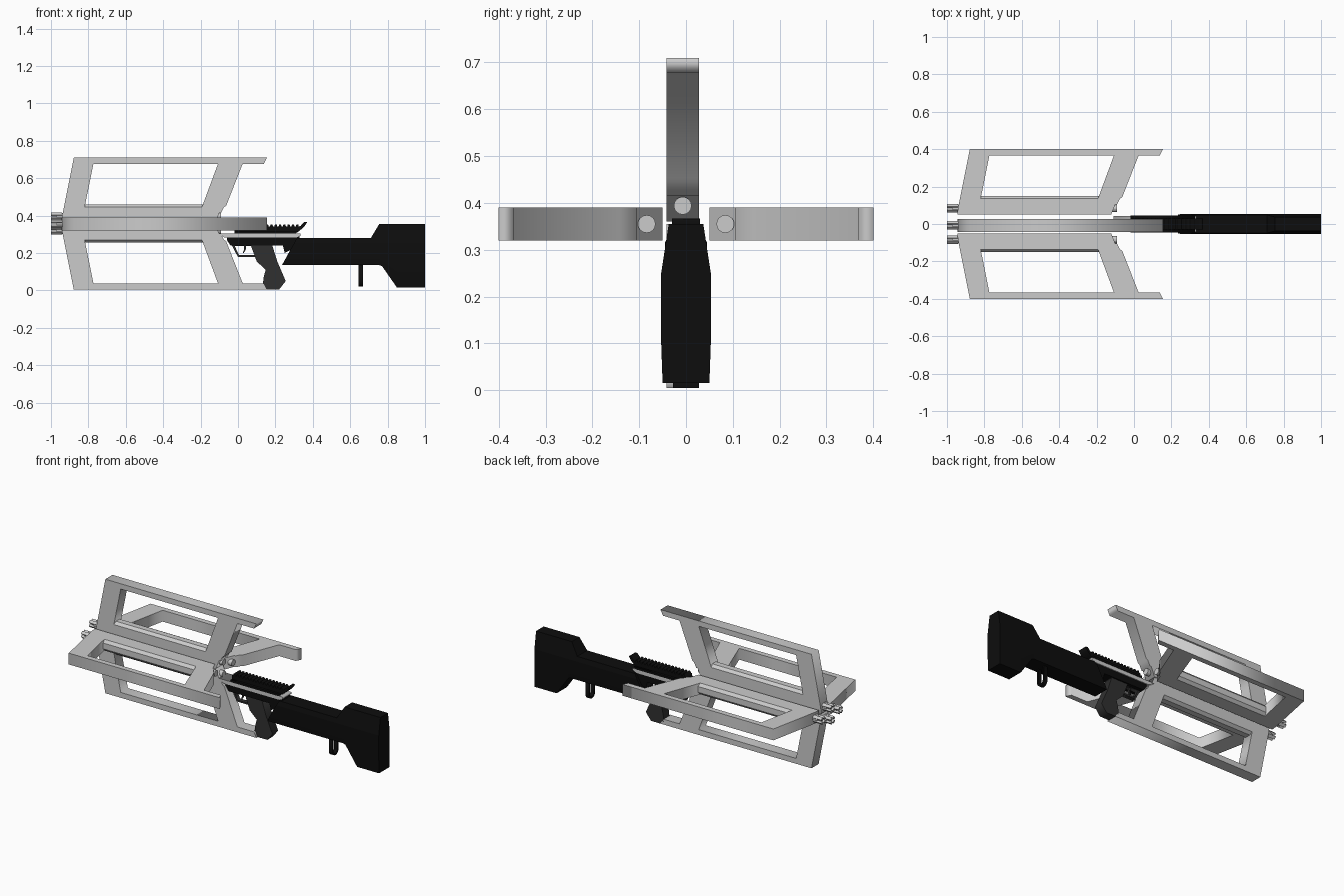
import bpy, bmesh
from math import pi, cos, sin, radians
from mathutils import Matrix, Vector

if "Cube" in bpy.data.objects:
    bpy.data.objects.remove(bpy.data.objects["Cube"])


def material(name, v):
    m = bpy.data.materials.new(name)
    m.diffuse_color = (v, v, v, 1)
    m.use_nodes = True
    m.node_tree.nodes["Principled BSDF"].inputs["Base Color"].default_value = m.diffuse_color
    return m


BLACK = material("black_polymer", 0.004)
DARK = material("dark_grip", 0.03)
UPRIGHT = Matrix.Rotation(pi / 2, 4, 'X')


def finish(name, bm, mat=None, matrix=Matrix()):
    bmesh.ops.remove_doubles(bm, verts=bm.verts, dist=1e-5)
    bmesh.ops.transform(bm, matrix=matrix, verts=bm.verts)
    bmesh.ops.recalc_face_normals(bm, faces=bm.faces)
    me = bpy.data.meshes.new(name)
    bm.to_mesh(me)
    bm.free()
    ob = bpy.data.objects.new(name, me)
    bpy.context.collection.objects.link(ob)
    if mat:
        me.materials.append(mat)
    return ob


def plate(name, loops, half, mat=None, matrix=UPRIGHT):
    """Flat profile (with optional holes) given a thickness; upright = x/z profile."""
    cu = bpy.data.curves.new(name, 'CURVE')
    cu.dimensions, cu.fill_mode, cu.extrude = '2D', 'BOTH', half
    for pts in loops:
        s = cu.splines.new('POLY')
        s.points.add(len(pts) - 1)
        for p, (x, y) in zip(s.points, pts):
            p.co = (x, y, 0, 1)
        s.use_cyclic_u = True
    tmp = bpy.data.objects.new(name + "_curve", cu)
    bpy.context.collection.objects.link(tmp)
    bpy.context.view_layer.update()
    dg = bpy.context.evaluated_depsgraph_get()
    me = bpy.data.meshes.new_from_object(tmp.evaluated_get(dg))
    bm = bmesh.new()
    bm.from_mesh(me)
    bpy.data.objects.remove(tmp)
    bpy.data.curves.remove(cu)
    bpy.data.meshes.remove(me)
    return finish(name, bm, mat, matrix)


def loft(name, sections, mat=None, matrix=Matrix()):
    bm = bmesh.new()
    rings = [[bm.verts.new(p) for p in s] for s in sections]
    n = len(rings[0])
    for a, b in zip(rings, rings[1:]):
        for i in range(n):
            j = (i + 1) % n
            bm.faces.new((a[i], a[j], b[j], b[i]))
    bm.faces.new(rings[0])
    bm.faces.new(rings[-1])
    return finish(name, bm, mat, matrix)


def rod(name, x0, x1, r, y, z, sides=12, mat=None, matrix=Matrix()):
    ring = [(y + r * cos(2 * pi * i / sides), z + r * sin(2 * pi * i / sides)) for i in range(sides)]
    return loft(name, [[(x, *p) for p in ring] for x in (x0, x1)], mat, matrix)


def box(name, x, y, z, mat=None, matrix=Matrix()):
    ring = [(y[0], z[0]), (y[1], z[0]), (y[1], z[1]), (y[0], z[1])]
    return loft(name, [[(v, *p) for p in ring] for v in x], mat, matrix)


# Four open frames around the axis, each with its own barrel
outer = [(-.945, 0), (-.94, .04), (-.878, .35), (.155, .35), (.138, .317), (.025, .317),
         (-.063, .093), (-.075, .085), (-.09, .055), (-.1, .055), (-.122, 0)]
hole = [(-.82, .085), (-.773, .317), (-.107, .317), (-.193, .085)]
frames = [("left", 0, (0, .05, .355)), ("top", 90, (0, -.007, .36)),
          ("right", 180, (0, -.05, .355)), ("bottom", 270, (0, -.007, .355))]
for side, angle, loc in frames:
    M = Matrix.Translation(loc) @ Matrix.Rotation(radians(angle), 4, 'X')
    plate(side + "_frame", [outer, hole], .035, None, M)
    # chamfered cover along the barrel inside the opening
    ridge = [(.08, -.035), (.085, -.035), (.1, -.018), (.1, .018), (.085, .035), (.08, .035)]
    loft(side + "_barrel_cover", [[(x, *p) for p in ridge] for x in (-.825, -.185)], None, M)
    rod(side + "_barrel", -.97, -.09, .019, .034, 0, 16, None, M)
    # slotted muzzle
    for k in range(4):
        P = M @ Matrix.Translation((0, .034, 0)) @ Matrix.Rotation(k * pi / 2 + pi / 4, 4, 'X')
        box(f"{side}_muzzle_prong_{k}", (-1, -.94), (.011, .023), (-.009, .009), None, P)


# Shoulder stock with tapered upper edges
def stock_ring(x0, x1, low, high):
    shoulder = min(high - .02, .25)
    wt = .053 - .016 * (high - .25) / .105
    wb = .05
    mid = max(low + .03, .1)
    prof = [(-wb, low), (wb, low), (.053, mid), (.053, shoulder), (wt, high),
            (-wt, high), (-.053, shoulder), (-.053, mid)]
    return [(x0 + (x1 - x0) * (z - low) / (high - low), y, z) for y, z in prof]


loft("stock", [stock_ring(.235, .315, .135, .28), stock_ring(.71, .71, .135, .28),
               stock_ring(.755, .755, .135, .355), stock_ring(.77, .77, .13, .355),
               stock_ring(.85, .85, .015, .355), stock_ring(1, 1, .015, .355)], BLACK)

# Sling loop under the stock
arc = [(.03 * cos(pi * i / 8), .05 - .03 * sin(pi * i / 8)) for i in range(9)]
inner = [(.019 * cos(pi * i / 8), .05 - .019 * sin(pi * i / 8)) for i in range(8, -1, -1)]
plate("sling_loop", [[(.03, .14)] + arc + [(-.03, .14), (-.019, .14)] + inner + [(.019, .14)]],
      .012, BLACK, Matrix.Translation((.655, 0, 0)) @ Matrix.Rotation(pi / 2, 4, 'Z') @ UPRIGHT)

# Receiver, side plate and toothed rail
plate("receiver", [[(-.06, .27), (-.04, .24), (.24, .24), (.25, .2), (.33, .24), (.33, .29), (-.06, .29)]],
      .036, BLACK)
plate("receiver_plate", [[(-.11, .305), (-.07, .282), (.31, .282), (.335, .293), (.335, .305)]], .042)
plate("receiver_top", [[(-.02, .305), (.31, .305), (.325, .318), (-.02, .318)]], .045, BLACK)
teeth = [(-.02, .315), (.325, .315), (.355, .342), (.37, .365), (.355, .367), (.335, .345)]
for i in range(15):
    x = .325 - .023 * i
    teeth += [(x, .341), (x - .003, .353), (x - .013, .353), (x - .016, .341)]
plate("top_rail", [teeth + [(-.02, .341)]], .03, BLACK)

# Grip, trigger guard and trigger
plate("grip", [[(.065, .25), (.18, .25), (.21, .155), (.255, .05), (.22, .005), (.13, .005),
                (.137, .07), (.148, .11), (.1, .155)]], .028, DARK)
plate("trigger_guard", [[(-.035, .245), (0, .178), (.1, .178), (.1, .245)],
                        [(-.018, .238), (.006, .188), (.09, .188), (.09, .238)]], .013, DARK)
plate("trigger", [[(.03, .245), (.045, .245), (.042, .22), (.03, .198), (.025, .2), (.033, .22)]], .006, DARK)
